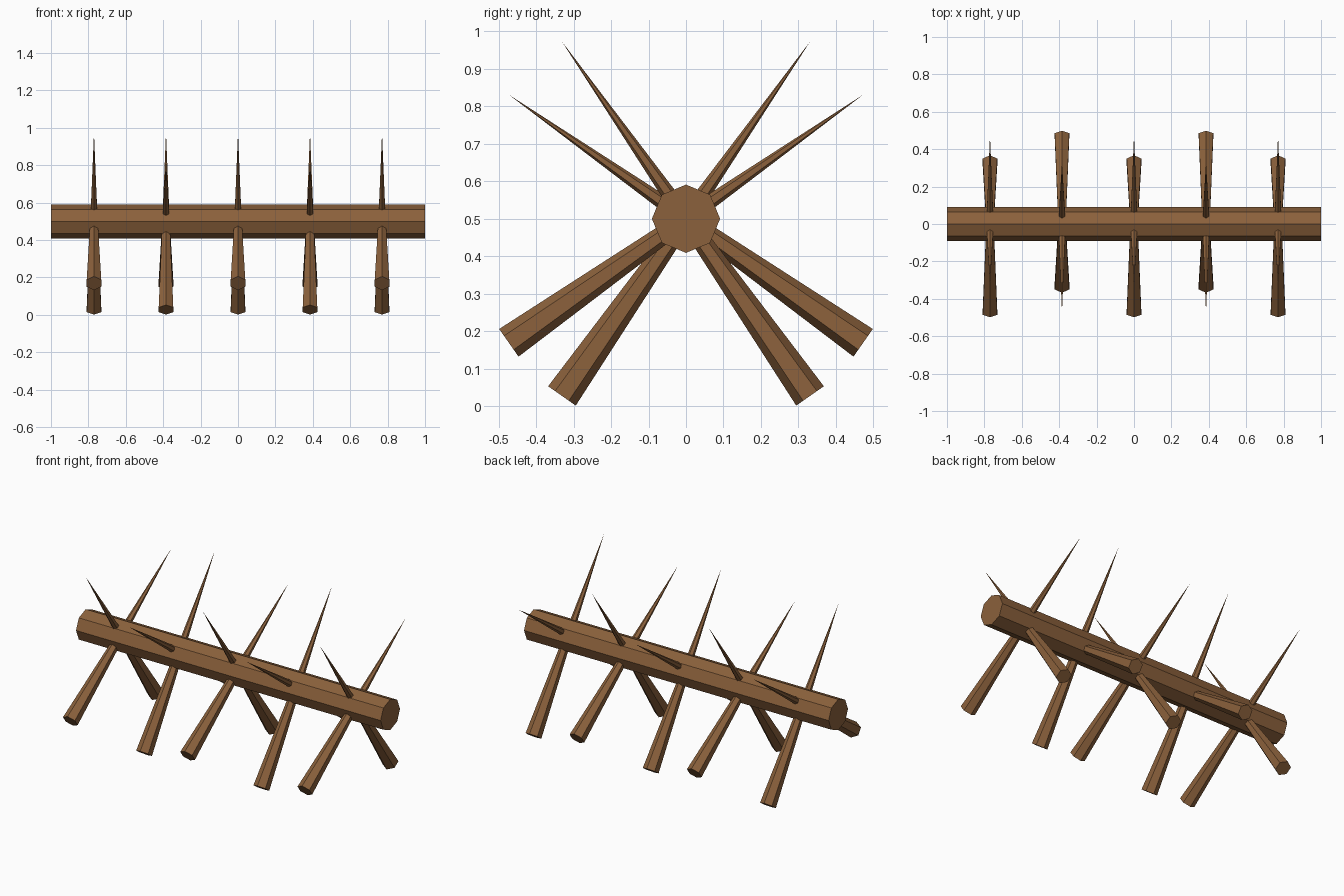
import bpy
from math import radians

if "Cube" in bpy.data.objects:
    bpy.data.objects.remove(bpy.data.objects["Cube"])

wood = bpy.data.materials.new("wood")
wood.diffuse_color = (0.26, 0.12, 0.045, 1)
wood.use_nodes = True
wood.node_tree.nodes["Principled BSDF"].inputs["Base Color"].default_value = wood.diffuse_color


def finish(name):
    obj = bpy.context.object
    obj.name = name
    obj.data.materials.append(wood)


# Octagonal log along x
bpy.ops.mesh.primitive_cylinder_add(vertices=8, radius=0.091, depth=2,
                                    location=(0, 0, 0.5), rotation=(0, radians(90), 0))
finish("log")


# Tapered six-sided stake through the log; side is the y direction of its tip
def stake(name, x, side, elevation):
    bpy.ops.mesh.primitive_cone_add(vertices=6, radius1=0.045, radius2=0, depth=1.154,
                                    location=(x, 0, 0.5),
                                    rotation=(-side * radians(90 - elevation), 0, 0))
    finish(name)


# Five crossing pairs, alternating sides along the log
for i in range(5):
    x = (i - 2) * 0.385
    side = 1 if i % 2 == 0 else -1
    stake(f"shallow_stake_{i + 1}", x, side, 35)
    stake(f"steep_stake_{i + 1}", x, -side, 55)
